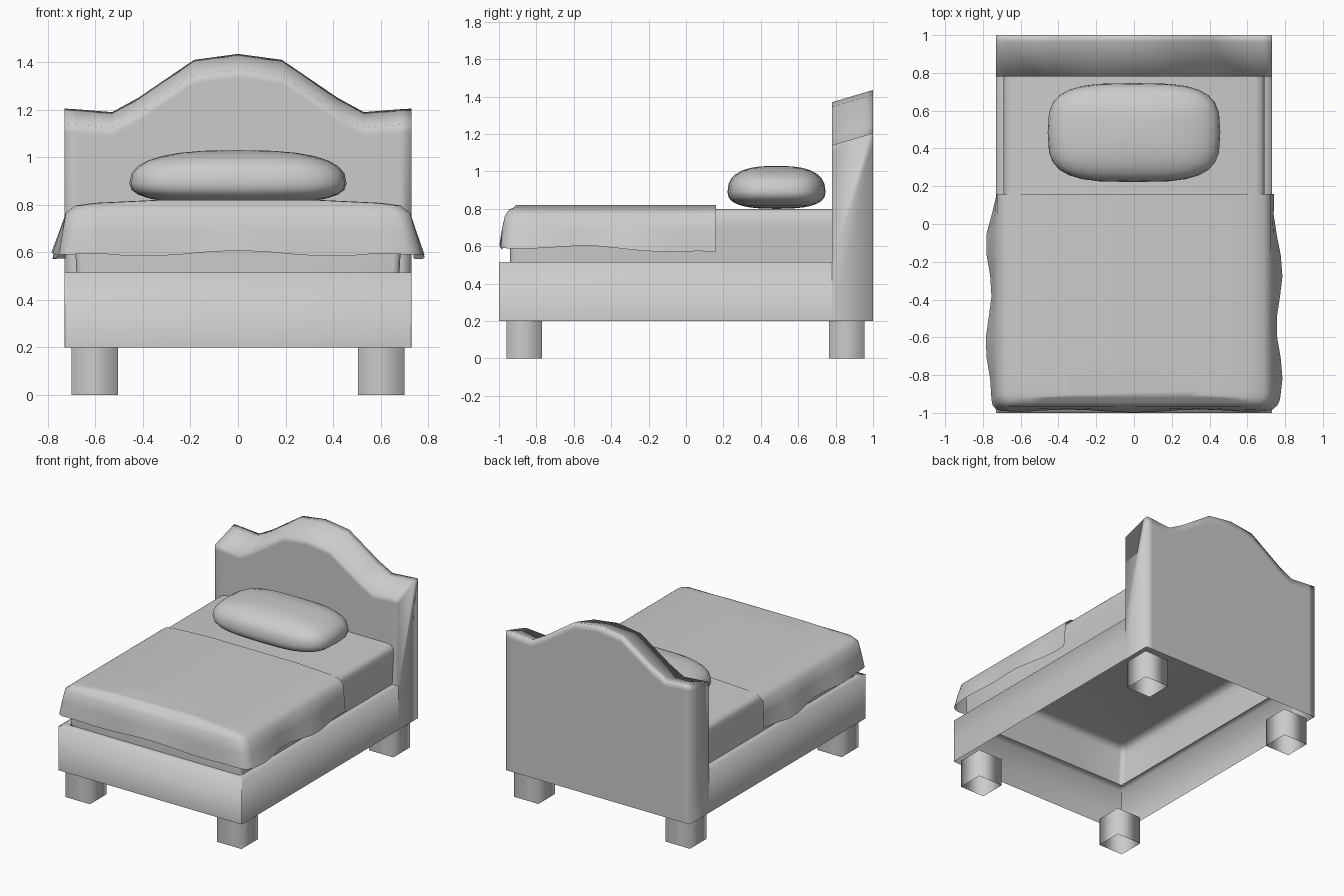
import bpy, math

if "Cube" in bpy.data.objects:
    bpy.data.objects.remove(bpy.data.objects["Cube"])

grey = bpy.data.materials.new("plain_grey")
grey.diffuse_color = (0.6, 0.6, 0.6, 1)
grey.use_nodes = True
grey.node_tree.nodes["Principled BSDF"].inputs["Base Color"].default_value = grey.diffuse_color


def make(name, verts, faces):
    me = bpy.data.meshes.new(name)
    me.from_pydata(verts, [], faces)
    me.materials.append(grey)
    for p in me.polygons:
        p.use_smooth = True
    ob = bpy.data.objects.new(name, me)
    bpy.context.collection.objects.link(ob)
    return ob


def u_ring(w, front, z, back, r, sides=10, fronts=6):
    """Path down the right side, round the front and up the left side."""
    half = [(w, back + (front + r - back) * i / sides) for i in range(sides)]
    for i in range(4):
        a = math.radians(30 * i)
        half.append((w - r + r * math.cos(a), front + r - r * math.sin(a)))
    half += [((w - r) * (1 - i / fronts), front) for i in range(1, fronts)]
    pts = half + [(0, front)] + [(-x, y) for x, y in reversed(half)]
    return [(x, y, z) for x, y in pts]


def u_shell(name, rings, cap=False):
    n = len(rings[0])
    verts = [p for ring in rings for p in ring]
    faces = []
    for k in range(len(rings) - 1):
        a, b = k * n, (k + 1) * n
        faces += [(a + i, b + i, b + i + 1, a + i + 1) for i in range(n - 1)]
    if cap:
        top = (len(rings) - 1) * n
        faces.append(tuple(reversed(range(top, top + n))))
    return make(name, verts, faces)


# Bed frame: hollow side and foot rails with an inward lip
u_shell("frame_rails", [u_ring(w, f, z, 0.78, 0.004, 1, 1) for w, f, z in
                        [(0.73, -1, 0.2), (0.73, -1, 0.515), (0.68, -0.94, 0.515)]])

# Mattress, open underneath
u_shell("mattress", [u_ring(w, f, z, 0.78, r, 4, 2) for w, f, z, r in
                     [(0.68, -0.94, 0.515, 0.03), (0.69, -0.94, 0.70, 0.03),
                      (0.69, -0.935, 0.765, 0.03), (0.675, -0.92, 0.79, 0.03),
                      (0.64, -0.89, 0.80, 0.03)]], cap=True)

# Blanket with a flared, wavy hem
rings = [u_ring(w, f, z, 0.16, r) for w, f, z, r in
         [(0.77, -0.99, 0.595, 0.06), (0.745, -0.98, 0.69, 0.06),
          (0.725, -0.968, 0.765, 0.06), (0.685, -0.945, 0.797, 0.05),
          (0.60, -0.92, 0.808, 0.05), (0.35, -0.91, 0.82, 0.05)]]


def ripple(p, amount):
    x, y, z = p
    side = math.copysign(1, x) if abs(x) > 0.7 else 0
    taper = 0.03 * max(0, (y + 0.08) / 0.24)
    x += side * amount * (0.016 * math.sin(11.5 * y + 3.6 + side) - taper)
    if side:
        z += amount * (0.008 * math.sin(9 * y) - 0.03 * max(0, (y + 0.5) / 0.66))
    else:
        y -= amount * 0.008 * math.cos(9 * x)
        z += amount * 0.012 * math.cos(8 * x)
    return (x, y, z)


rings[0] = [ripple(p, 1) for p in rings[0]]
rings[1] = [ripple(p, 0.4) for p in rings[1]]
u_shell("blanket", rings, cap=True)

# Headboard: curved crest, top sloping down to the front
half = [(0.73, 1.205), (0.68, 1.202), (0.53, 1.19), (0.42, 1.25), (0.185, 1.41)]
crest = [(-x, z) for x, z in half] + [(0, 1.435)] + half[::-1]
verts, faces = [], []
for x, z in crest:
    verts += [(x, 1, 0.2), (x, 1, z - 0.05), (x, 1, z), (x, 0.965, z - 0.01),
              (x, 0.78, z - 0.065), (x, 0.78, z - 0.10), (x, 0.78, 0.515)]
R = 7
for c in range(len(crest) - 1):
    a, b = c * R, (c + 1) * R
    faces += [(a + j, a + j + 1, b + j + 1, b + j) for j in range(R - 1)]
last = (len(crest) - 1) * R
verts += [(-0.73, 0.78, 0.2), (0.73, 0.78, 0.2)]
faces.append(tuple(reversed([*range(R), len(verts) - 2])))
faces.append((*range(last, last + R), len(verts) - 1))
make("headboard", verts, faces)

# Legs: square open tubes
for sx, side in ((-1, "left"), (1, "right")):
    for y0, end in ((-0.96, "front"), (0.765, "back")):
        x0 = 0.505 if sx > 0 else -0.70
        x1, y1 = x0 + 0.195, y0 + 0.19
        corners = [(x0, y0), (x1, y0), (x1, y1), (x0, y1)]
        make(f"leg_{end}_{side}", [(x, y, z) for z in (0, 0.2) for x, y in corners],
             [(i, (i + 1) % 4, 4 + (i + 1) % 4, 4 + i) for i in range(4)])


# Pillow: squared-off cushion
def soft(v, e):
    return math.copysign(abs(v) ** e, v)


bpy.ops.mesh.primitive_uv_sphere_add(segments=28, ring_count=14, radius=1)
pillow = bpy.context.object
pillow.name = "pillow"
for v in pillow.data.vertices:
    x, y, z = v.co
    h = math.hypot(x, y)
    c, s = (x / h, y / h) if h > 1e-6 else (0, 0)
    h = soft(h, 0.75) if h > 1e-6 else 0
    zz = soft(z, 0.8)
    v.co = (0.457 * h * soft(c, 0.6), 0.484 + 0.262 * h * soft(s, 0.6),
            0.89 + zz * (0.14 if zz > 0 else 0.09))
pillow.data.materials.append(grey)
for p in pillow.data.polygons:
    p.use_smooth = True
